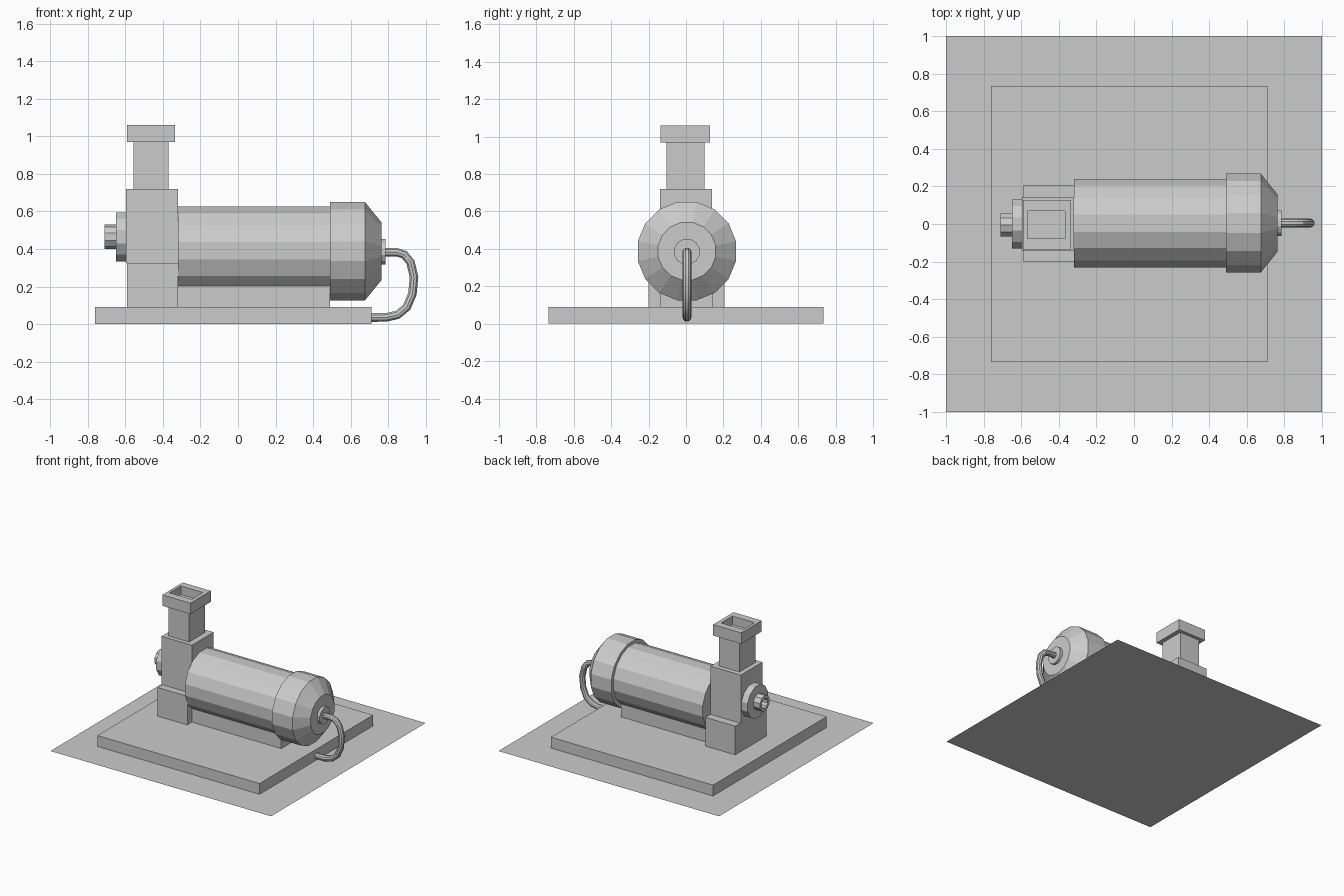
import bpy, bmesh
from math import sin, cos, pi
from mathutils import Vector

if "Cube" in bpy.data.objects:
    bpy.data.objects.remove(bpy.data.objects["Cube"])


def finish(name, bm):
    bmesh.ops.recalc_face_normals(bm, faces=bm.faces)
    mesh = bpy.data.meshes.new(name)
    bm.to_mesh(mesh)
    bm.free()
    ob = bpy.data.objects.new(name, mesh)
    bpy.context.collection.objects.link(ob)
    return ob


def loft(name, rings):
    """Skin a stack of equal-length vertex rings and close both ends."""
    bm = bmesh.new()
    loops = [[bm.verts.new(p) for p in ring] for ring in rings]
    n = len(loops[0])
    for a, b in zip(loops, loops[1:]):
        for i in range(n):
            j = (i + 1) % n
            bm.faces.new((a[i], a[j], b[j], b[i]))
    bm.faces.new(loops[0])
    bm.faces.new(loops[-1])
    return finish(name, bm)


def rect(x0, x1, y0, y1, z):
    return [(x0, y0, z), (x1, y0, z), (x1, y1, z), (x0, y1, z)]


def box(name, x0, x1, y0, y1, z0, z1):
    return loft(name, [rect(x0, x1, y0, y1, z0), rect(x0, x1, y0, y1, z1)])


def turned(name, profile, z, sides, y=0.005):
    """Turn (x, radius) profile points around an axis parallel to x."""
    rings = []
    for x, r in profile:
        angles = [2 * pi * (i + 0.5) / sides for i in range(sides)]
        rings.append([(x, y + r * cos(a), z + r * sin(a)) for a in angles])
    return loft(name, rings)


# Floor sheet and plinth
bm = bmesh.new()
bm.faces.new([bm.verts.new(p) for p in rect(-1, 1, -1, 1, 0)])
finish("floor_sheet", bm)
box("plinth", -0.76, 0.71, -0.735, 0.735, 0.001, 0.09)

# Pump housing: wide foot, body and outlet neck
box("housing_foot", -0.59, -0.32, -0.20, 0.205, 0.09, 0.325)
box("housing_body", -0.595, -0.32, -0.14, 0.14, 0.325, 0.72)
box("outlet_neck", -0.555, -0.37, -0.105, 0.10, 0.72, 0.975)

# Outlet flange with an open socket
outer = (-0.59, -0.335, -0.137, 0.127)
inner = (-0.567, -0.367, -0.077, 0.07)
loft("outlet_flange", [rect(*outer, 0.97), rect(*outer, 1.06),
                       rect(*inner, 1.06), rect(*inner, 0.99)])

# Inlet flange and hollow stub on the left
turned("inlet_flange", [(-0.59, 0.135), (-0.65, 0.135)], 0.465, 12, 0)
turned("inlet_stub", [(-0.65, 0.065), (-0.71, 0.065), (-0.71, 0.04), (-0.66, 0.04)],
       0.465, 10, -0.005)

# Motor barrel, end bell, cable hub and cradle
turned("motor_barrel", [(-0.32, 0.24), (0.49, 0.24)], 0.39, 16)
turned("motor_end_bell", [(0.49, 0.268), (0.675, 0.268), (0.717, 0.215), (0.763, 0.157)],
       0.388, 16)
turned("cable_hub", [(0.76, 0.07), (0.785, 0.07)], 0.385, 12)
box("motor_cradle", -0.32, 0.49, -0.14, 0.145, 0.09, 0.22)

# Cable looping from the hub down to the plinth
path = [(0.78, 0.383), (0.845, 0.383), (0.885, 0.37), (0.918, 0.33), (0.937, 0.25),
        (0.928, 0.16), (0.898, 0.09), (0.85, 0.05), (0.79, 0.036), (0.70, 0.035)]
pts = [Vector((x, 0.005, z)) for x, z in path]
rings = []
for i, p in enumerate(pts):
    t = (pts[min(i + 1, len(pts) - 1)] - pts[max(i - 1, 0)]).normalized()
    side = Vector((0, 1, 0))
    up = t.cross(side)
    rings.append([p + 0.024 * (cos(a) * side + sin(a) * up)
                  for a in (2 * pi * k / 10 for k in range(10))])
cable = loft("cable", rings)
bpy.context.view_layer.objects.active = cable
cable.select_set(True)
bpy.ops.object.shade_smooth_by_angle()
